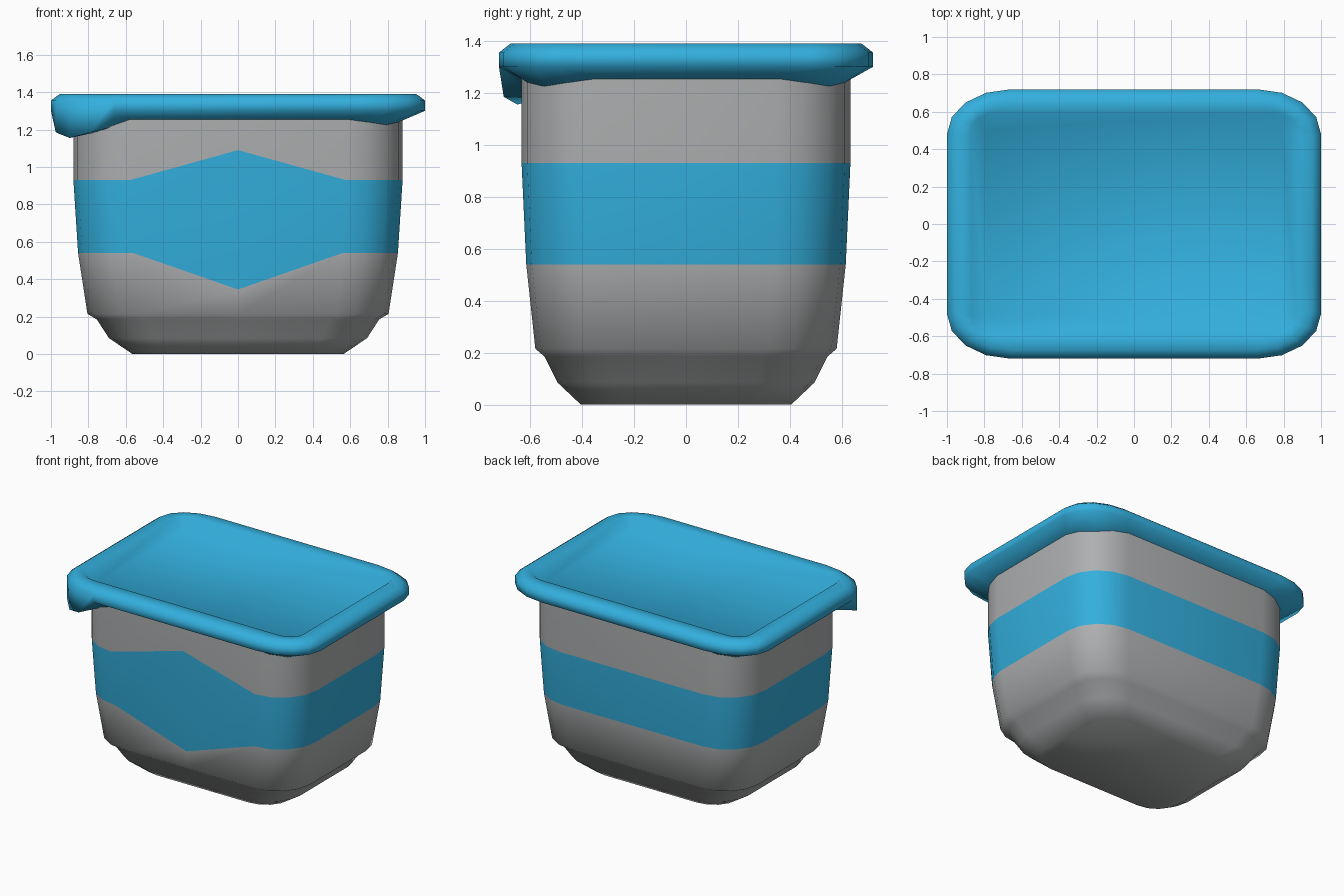
import bpy, bmesh, math

if "Cube" in bpy.data.objects:
    bpy.data.objects.remove(bpy.data.objects["Cube"])


def material(name, rgb):
    m = bpy.data.materials.new(name)
    m.diffuse_color = (*rgb, 1)
    m.use_nodes = True
    m.node_tree.nodes["Principled BSDF"].inputs["Base Color"].default_value = m.diffuse_color
    return m


blue = material("blue", (0.033, 0.43, 0.73))
grey = material("grey", (0.42, 0.43, 0.435))


def ring(hx, hy, rx, ry, z, centres):
    """Rounded rectangle, four segments per corner, optional side midpoints."""
    pts = []
    for c, (sx, sy) in enumerate([(1, 1), (-1, 1), (-1, -1), (1, -1)]):
        for k in range(5):
            a = math.pi / 2 * (c + k / 4)
            pts.append([sx * (hx - rx) + rx * math.cos(a),
                        sy * (hy - ry) + ry * math.sin(a), z])
        if centres:
            pts.append([[0, hy, z], [-hx, 0, z], [0, -hy, z], [hx, 0, z]][c])
    return pts


def loft(name, rings, mats, row_mat, cap_start, cap_end):
    bm = bmesh.new()
    rows = [[bm.verts.new(p) for p in r] for r in rings]
    n = len(rows[0])
    for i in range(len(rows) - 1):
        for j in range(n):
            k = (j + 1) % n
            f = bm.faces.new((rows[i][j], rows[i][k], rows[i + 1][k], rows[i + 1][j]))
            f.material_index = row_mat(i)
    if cap_start:
        bm.faces.new(rows[0][::-1])
    if cap_end:
        bm.faces.new(rows[-1])
    bmesh.ops.remove_doubles(bm, verts=bm.verts, dist=0.0005)
    for f in bm.faces:
        f.smooth = True
    me = bpy.data.meshes.new(name)
    bm.to_mesh(me)
    bm.free()
    for m in mats:
        me.materials.append(m)
    ob = bpy.data.objects.new(name, me)
    bpy.context.collection.objects.link(ob)
    return ob


# tub body with a stepped foot and a painted band
profile = [(0.565, 0.405, 0.0), (0.69, 0.495, 0.085), (0.755, 0.545, 0.185),
           (0.805, 0.58, 0.215), (0.855, 0.615, 0.54), (0.88, 0.633, 0.93),
           (0.88, 0.633, 1.28)]
body = [ring(x, y, 0.345 * x, 0.45 * y, z, True) for x, y, z in profile]
FRONT = 17                                   # front midpoint of each ring
body[4][FRONT] = [0, -0.594, 0.345]          # band widens to points on the front
body[5][FRONT] = [0, -0.633, 1.09]
loft("tub_body", body, [grey, blue], lambda i: 1 if i == 4 else 0, True, False)

# lid: underside, rolled rim, recessed top
lid = [ring(0.87, 0.625, 0.30, 0.28, 1.25, False),
       ring(1.0, 0.72, 0.34, 0.24, 1.30, False),
       ring(1.0, 0.72, 0.34, 0.24, 1.355, False),
       ring(0.953, 0.675, 0.30, 0.205, 1.39, False),
       ring(0.87, 0.595, 0.13, 0.10, 1.39, False),
       ring(0.79, 0.50, 0.0, 0.0, 1.32, False)]
for c in range(4):                           # underside dips at the corners
    for k, dip in ((1, 0.015), (2, 0.03), (3, 0.015)):
        lid[0][c * 5 + k][2] -= dip
for k, z in ((11, 1.185), (12, 1.155), (13, 1.185)):   # opening tab on one corner
    lid[1][k][2] = z
    lid[0][k][2] = z + 0.025
loft("lid", lid, [blue], lambda i: 0, False, True)
